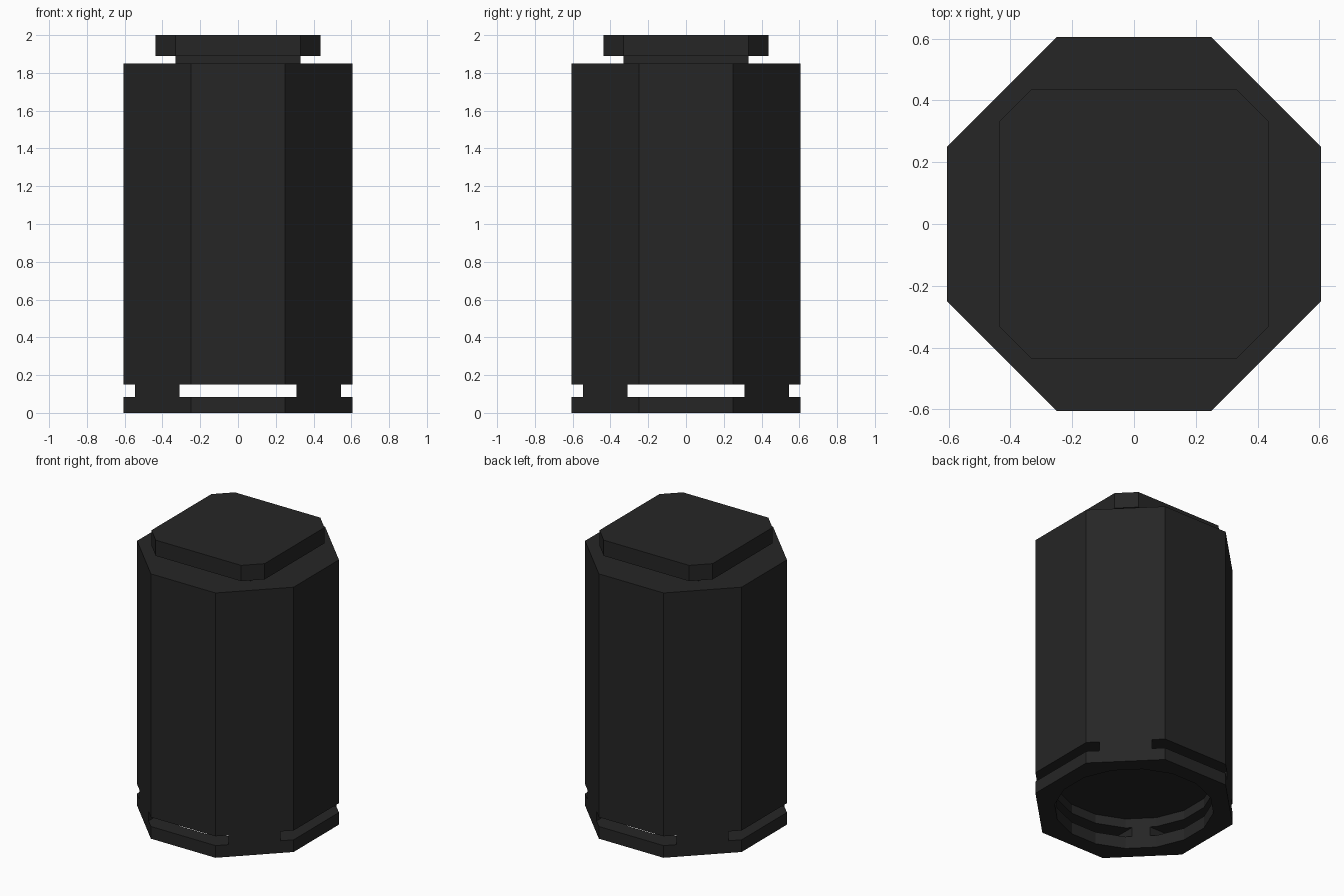
import bpy, bmesh, math
from mathutils import Vector

cube = bpy.data.objects.get("Cube")
if cube:
    bpy.data.objects.remove(cube, do_unlink=True)

black = bpy.data.materials.new("matte_black")
black.use_nodes = True
colour = (0.019, 0.019, 0.019, 1)
black.diffuse_color = colour
black.node_tree.nodes["Principled BSDF"].inputs["Base Color"].default_value = colour


def prism(name, outline, bottom, top):
    """Extrude a flat outline between two heights."""
    bm = bmesh.new()
    face = bm.faces.new([bm.verts.new((x, y, bottom)) for x, y in outline])
    up = bmesh.ops.extrude_face_region(bm, geom=[face])
    verts = [g for g in up["geom"] if isinstance(g, bmesh.types.BMVert)]
    bmesh.ops.translate(bm, verts=verts, vec=Vector((0, 0, top - bottom)))
    bmesh.ops.recalc_face_normals(bm, faces=bm.faces)
    mesh = bpy.data.meshes.new(name)
    bm.to_mesh(mesh)
    bm.free()
    mesh.materials.append(black)
    obj = bpy.data.objects.new(name, mesh)
    bpy.context.collection.objects.link(obj)
    return obj


def chamfered(half, flat):
    """Square outline with cut corners; flat is half of each straight side."""
    return [(-flat, -half), (flat, -half), (half, -flat), (half, flat),
            (flat, half), (-flat, half), (-half, flat), (-half, -flat)]


def rectangle(hx, hy):
    return [(-hx, -hy), (hx, -hy), (hx, hy), (-hx, hy)]


def circle(radius, sides):
    angles = [2 * math.pi * (i + 0.5) / sides for i in range(sides)]
    return [(radius * math.cos(a), radius * math.sin(a)) for a in angles]


def cut(target, cutter):
    """Subtract the cutter from the target and discard it."""
    mod = target.modifiers.new("cut", "BOOLEAN")
    mod.operation = "DIFFERENCE"
    mod.solver = "EXACT"
    mod.object = cutter
    bpy.context.view_layer.objects.active = target
    bpy.ops.object.modifier_apply(modifier=mod.name)
    bpy.data.objects.remove(cutter, do_unlink=True)


# Octagonal body with a round recess underneath
body = prism("body", chamfered(0.605, 0.25), 0, 1.85)
cut(body, prism("recess_cutter", circle(0.505, 16), -0.1, 0.215))

# Slots through the four main sides, leaving posts at the diagonals
for hx, hy in ((0.31, 1), (1, 0.31)):
    cut(body, prism("slot_cutter", rectangle(hx, hy), 0.085, 0.15))

# Neck and cap
prism("neck", rectangle(0.33, 0.33), 1.85, 1.89)
prism("cap", chamfered(0.437, 0.33), 1.89, 2)
